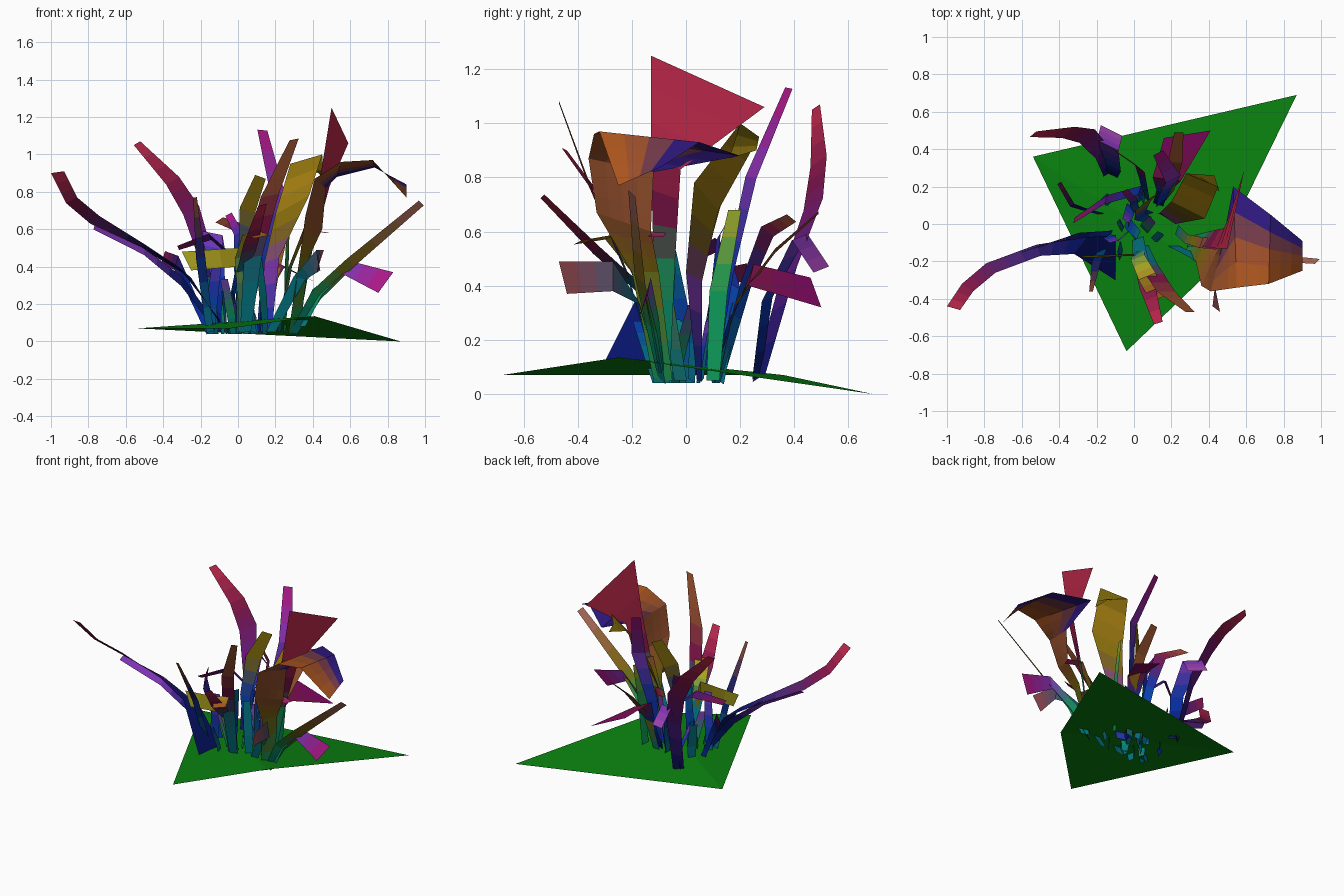
import bpy, random
from mathutils import Vector

if "Cube" in bpy.data.objects:
    bpy.data.objects.remove(bpy.data.objects["Cube"])

random.seed(4)
TEAL, GREEN, BLUE, NAVY = (.04, .45, .5), (.08, .6, .35), (.06, .22, .68), (.06, .1, .42)
PURPLE, MAGENTA, RED, MAROON = (.5, .22, .72), (.7, .1, .5), (.75, .18, .3), (.48, .1, .28)
BROWN, ORANGE, OLIVE, YELLOW = (.55, .3, .18), (.67, .34, .14), (.48, .4, .07), (.66, .64, .15)


def material(name, col):
    """Material from a display colour."""
    m = bpy.data.materials.new(name)
    m.diffuse_color = (*[c ** 2.2 for c in col], 1)
    m.use_nodes = True
    m.node_tree.nodes["Principled BSDF"].inputs["Base Color"].default_value = m.diffuse_color
    return m


def mesh_object(name, verts, faces):
    me = bpy.data.meshes.new(name)
    me.from_pydata(verts, [], faces)
    ob = bpy.data.objects.new(name, me)
    bpy.context.collection.objects.link(ob)
    return me


def ribbon(name, rows, cols, sub=3, edge=None, edge_from=0):
    """Flat strip through (left, right) rows, coloured along its length;
    with edge set, the colour also blends across to the right edge."""
    fine = []
    for (a, b), (c, d) in zip(rows, rows[1:]):
        for k in range(sub):
            fine.append((Vector(a).lerp(Vector(c), k / sub), Vector(b).lerp(Vector(d), k / sub)))
    fine.append((Vector(rows[-1][0]), Vector(rows[-1][1])))
    n, m = len(fine) - 1, 4 if edge else 1
    verts = [a.lerp(b, j / m) for a, b in fine for j in range(m + 1)]
    faces = [(i*(m+1)+j, i*(m+1)+j+1, (i+1)*(m+1)+j+1, (i+1)*(m+1)+j) for i in range(n) for j in range(m)]
    me = mesh_object(name, verts, faces)
    for f, p in enumerate(me.polygons):
        i, j = divmod(f, m)
        t = (i + .5) / n * (len(cols) - 1)
        k = int(t)
        col = Vector(cols[k]).lerp(Vector(cols[k+1]), t - k)
        if edge and i / n >= edge_from:
            col = col.lerp(Vector(edge), (j / (m - 1)) ** 2)
        me.materials.append(material(name, col))
        p.material_index = f


def blade(name, path, wdir, widths, cols):
    """Strip from a centre path, a width direction and a width per point."""
    w = Vector(wdir).normalized()
    ribbon(name, [(Vector(p) - w*s/2, Vector(p) + w*s/2) for p, s in zip(path, widths)], cols)


# ground patch
g = mesh_object("ground_patch", [(-.54, .36, .07), (-.04, -.68, .07), (.41, -.25, .135), (.87, .69, 0)],
                [(0, 1, 2), (0, 2, 3)])
g.materials.append(material("ground_green", (.07, .5, .09)))

# wide leaves, given by their edges
ribbon("wide_drooping_leaf", [
    ((.27, -.12, .05), (.33, -.05, .05)), ((.33, -.2, .45), (.38, -.1, .45)),
    ((.36, -.33, .67), (.45, -.13, .6)), ((.41, -.36, .87), (.47, -.12, .82)),
    ((.55, -.34, .96), (.53, .2, .88)), ((.72, -.32, .97), (.73, .05, .93)),
    ((.9, -.25, .77), (.9, -.09, .84))], [GREEN, OLIVE, BROWN, BROWN, ORANGE, ORANGE, ORANGE],
    edge=(.2, .12, .5), edge_from=.5)
ribbon("tall_flag_leaf", [
    ((.27, -.12, .04), (.32, -.06, .04)), ((.34, -.12, .5), (.4, -.04, .5)),
    ((.44, -.13, .88), (.49, -.02, .83)), ((.5, -.13, 1.25), (.59, .29, 1.06))],
    [TEAL, GREEN, MAROON, RED, RED])
ribbon("olive_leaf", [
    ((.12, .06, .05), (.18, .04, .05)), ((.14, .06, .42), (.22, 0, .45)),
    ((.2, .12, .68), (.38, .03, .78)), ((.28, .27, .95), (.45, .2, 1.0)),
    ((.43, .26, .9), (.46, .16, .87))], [BLUE, PURPLE, OLIVE, (.66, .5, .1), OLIVE, OLIVE])
ribbon("folded_magenta_leaf", [
    ((.1, .1, .05), (.15, .08, .05)), ((.12, .18, .3), (.18, .16, .28)),
    ((.1, .25, .48), (.25, .23, .4)), ((.16, .46, .43), (.41, .5, .32))], [NAVY, BLUE, MAROON, (.5, .06, .4)])
ribbon("long_left_leaf", [
    ((-.1, -.3, .12), (-.1, -.06, .1)), ((-.32, -.16, .4), (-.25, -.07, .34)),
    ((-.5, -.17, .52), (-.52, -.11, .5)), ((-.74, -.26, .67), (-.79, -.21, .63)),
    ((-.86, -.36, .77), (-.92, -.32, .74)), ((-.93, -.46, .91), (-1, -.44, .9))],
    [NAVY, NAVY, (.3, .15, .45), MAROON, RED])
ribbon("yellow_side_leaf", [
    ((0, -.1, .05), (.04, -.1, .05)), ((0, -.15, .3), (.04, -.14, .3)),
    ((0, -.17, .4), (0, -.16, .5)), ((-.25, -.18, .38), (-.3, -.17, .48))], [TEAL, OLIVE, YELLOW])
ribbon("right_low_leaf", [
    ((.3, -.08, .08), (.36, -.1, .08)), ((.4, -.1, .28), (.45, -.13, .25)),
    ((.6, -.13, .43), (.56, -.15, .36)), ((.83, -.14, .37), (.75, -.18, .26))],
    [TEAL, GREEN, PURPLE, MAGENTA])
ribbon("square_tip_leaf", [
    ((.15, -.1, .05), (.2, -.1, .05)), ((.3, -.18, .35), (.36, -.17, .33)),
    ((.42, -.27, .49), (.44, -.27, .38)), ((.46, -.47, .49), (.42, -.44, .37))],
    [TEAL, TEAL, (.3, .3, .4), (.6, .28, .3)])

# narrow leaves: name, path, width direction, widths, colours
X = (1, 0, .2)
blade("back_left_leaf", [(-.13, .27, .06), (-.17, .38, .45), (-.25, .47, .7), (-.35, .49, .86), (-.54, .48, 1.06)],
      (.7, .6, .4), (.08, .1, .12, .1, .05), [NAVY, (.4, .12, .5), MAROON, RED])
blade("back_tall_leaf", [(.14, .1, .05), (.16, .16, .45), (.21, .24, .8), (.13, .38, 1.13)],
      (1, .5, -.1), (.05, .07, .09, .06), [BLUE, BLUE, PURPLE, MAGENTA])
blade("front_tall_leaf", [(.04, -.1, .05), (.08, -.22, .45), (.17, -.36, .78), (.3, -.47, 1.08)],
      X, (.06, .1, .1, .05), [TEAL, TEAL, MAROON, BROWN, BROWN])
blade("front_red_leaf", [(.02, -.06, .05), (.03, -.16, .38), (.07, -.33, .53), (.13, -.53, .73)],
      (1, .3, .3), (.06, .08, .09, .05), [TEAL, TEAL, MAROON, RED])
blade("front_yellow_leaf", [(.03, -.08, .05), (.02, -.18, .45), (.07, -.28, .58), (.13, -.4, .56)],
      (1, .4, .2), (.04, .08, .1, .09), [TEAL, YELLOW, ORANGE])
blade("right_long_leaf", [(.3, -.09, .05), (.42, -.13, .25), (.6, -.17, .42), (.98, -.2, .74)],
      (.5, .5, -.5), (.05, .08, .07, .045), [TEAL, GREEN, OLIVE, (.68, .4, .4)])
blade("left_lilac_leaf", [(-.12, -.06, .08), (-.3, -.08, .32), (-.5, -.14, .48), (-.77, -.22, .61)],
      (.1, .6, .4), (.06, .08, .06, .04), [BLUE, NAVY, PURPLE, PURPLE])
blade("left_brown_leaf", [(-.16, .05, .06), (-.27, .08, .3), (-.33, .1, .42), (-.4, .22, .45)],
      (.3, .2, 1), (.05, .06, .08, .07), [BLUE, NAVY, MAROON])
blade("back_lilac_leaf", [(-.12, .26, .06), (-.11, .3, .35), (-.14, .42, .58), (-.12, .5, .46)],
      (1, -.5, -.2), (.07, .09, .13, .13), [NAVY, BLUE, PURPLE, (.7, .3, .75)])
blade("back_orange_leaf", [(.14, .12, .05), (.18, .18, .33), (.22, .33, .53), (.24, .49, .67)],
      X, (.05, .07, .08, .05), [TEAL, OLIVE, BROWN, BROWN])
blade("olive_curved_leaf", [(.08, .02, .05), (.03, .04, .45), (.05, .1, .7), (.12, .16, .88)],
      (.8, .5, -.3), (.05, .07, .1, .07), [TEAL, BLUE, OLIVE, OLIVE])
blade("light_green_leaf", [(.25, .1, .05), (.26, .12, .38), (.27, .18, .68)],
      (.3, 1, 0), (.05, .07, .05), [GREEN, GREEN, YELLOW])
blade("thin_brown_leaf", [(-.15, -.1, .05), (-.2, -.2, .45), (-.23, -.36, .77)],
      X, (.04, .05, .02), [TEAL, NAVY, BROWN])
blade("purple_arc_leaf", [(.06, .12, .05), (.03, .18, .4), (-.15, .13, .56), (-.32, .02, .5)],
      (.2, .7, -.5), (.05, .06, .06, .04), [TEAL, BLUE, (.3, .1, .45), MAROON])
blade("brown_arc_leaf", [(.07, .12, .05), (.05, .22, .4), (.03, .3, .6), (-.1, .39, .65)],
      (.6, -.5, .4), (.05, .06, .08, .06), [TEAL, BLUE, MAROON, BROWN])
blade("magenta_tip_leaf", [(.02, .06, .05), (.0, .1, .4), (0, .12, .58), (-.05, .18, .68)],
      (.8, .3, .4), (.04, .05, .05, .04), [TEAL, BLUE, MAGENTA])
blade("right_olive_leaf", [(.22, -.02, .05), (.28, -.08, .4), (.36, -.1, .6), (.48, -.11, .58)],
      (.3, .8, 0), (.05, .05, .06, .06), [TEAL, OLIVE, MAGENTA])

# short inner leaves filling the clump
for i in range(12):
    bx, by = random.uniform(-.15, .22), random.uniform(-.13, .12)
    dx, dy = random.uniform(-.1, .1), random.uniform(-.1, .1)
    h = random.uniform(.25, .55)
    blade(f"short_leaf_{i}", [(bx, by, .04), (bx + dx*.3, by + dy*.3, h*.5), (bx + dx, by + dy, h)],
          (random.uniform(-1, 1), random.uniform(-1, 1), 0), (.04, .06, .05),
          [TEAL, random.choice([TEAL, BLUE, GREEN]), random.choice([BLUE, PURPLE, TEAL])])
